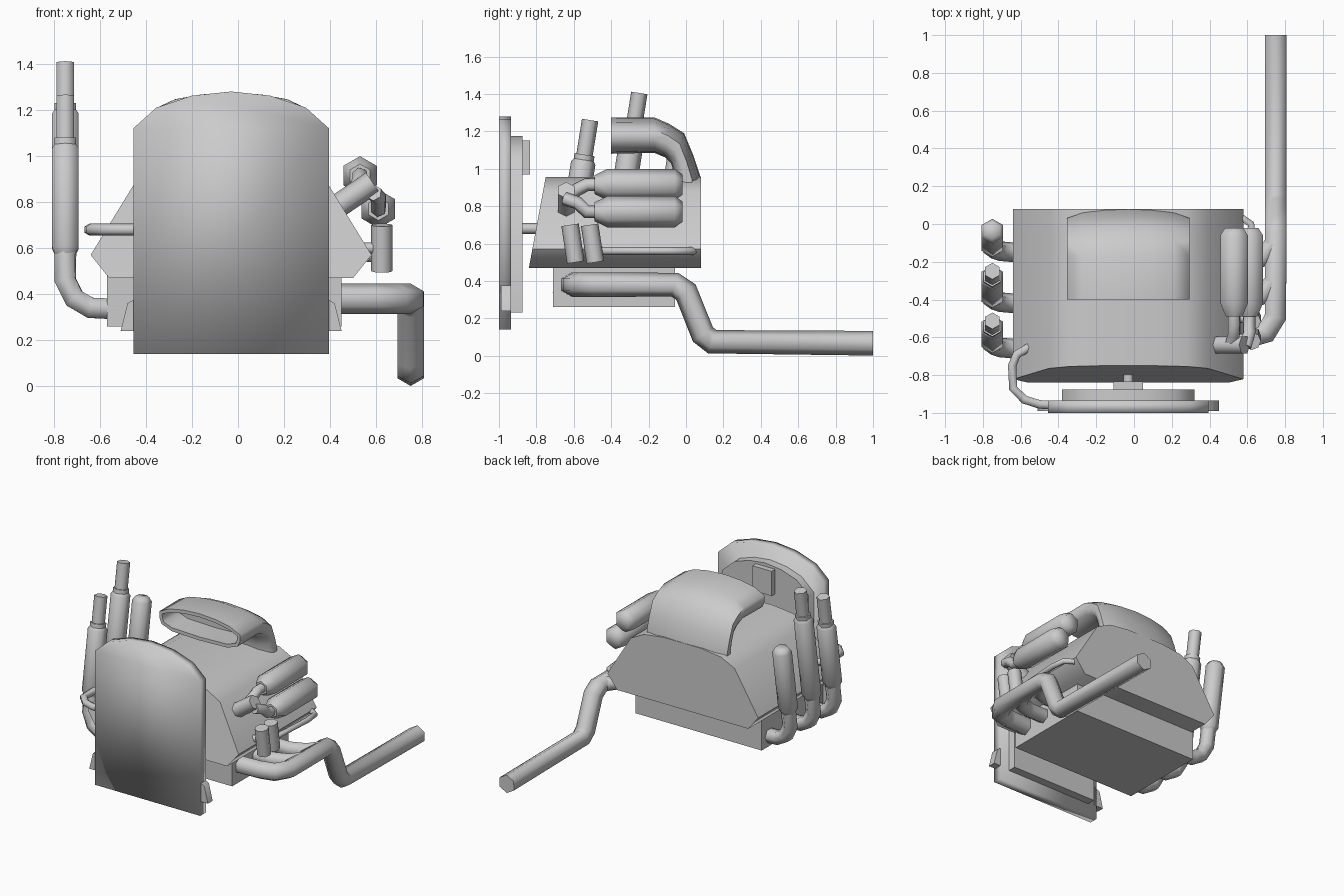
import bpy, bmesh, math
from mathutils import Vector

cube = bpy.data.objects.get("Cube")
if cube:
    bpy.data.objects.remove(cube, do_unlink=True)

GREY = (0.6, 0.6, 0.6, 1)
mat = bpy.data.materials.new("plain grey")
mat.use_nodes = True
mat.diffuse_color = GREY
mat.node_tree.nodes["Principled BSDF"].inputs["Base Color"].default_value = GREY


def finish(name, bm, angle=65):
    bmesh.ops.recalc_face_normals(bm, faces=bm.faces)
    mesh = bpy.data.meshes.new(name)
    bm.to_mesh(mesh)
    bm.free()
    mesh.materials.append(mat)
    ob = bpy.data.objects.new(name, mesh)
    bpy.context.collection.objects.link(ob)
    bpy.ops.object.select_all(action="DESELECT")
    ob.select_set(True)
    bpy.context.view_layer.objects.active = ob
    if angle >= 180:
        bpy.ops.object.shade_smooth()
    else:
        bpy.ops.object.shade_smooth_by_angle(angle=math.radians(angle))
    return ob


def loft(bm, rings):
    """Skin a list of closed point rings; return the first cap."""
    rows = [[bm.verts.new(p) for p in ring] for ring in rings]
    n = len(rows[0])
    for a, b in zip(rows, rows[1:]):
        for i in range(n):
            bm.faces.new((a[i], a[(i + 1) % n], b[(i + 1) % n], b[i]))
    bm.faces.new(rows[-1])
    return bm.faces.new(rows[0])


def slab(name, outline, y0, y1, angle=65):
    """Extrude an x-z outline along y."""
    bm = bmesh.new()
    loft(bm, [[(x, y, z) for x, z in outline] for y in (y0, y1)])
    return finish(name, bm, angle)


def tube(name, path, radii, hint=(0, 0, 1), sides=6):
    """Sweep a polygon along a path with a carried frame."""
    pts = [Vector(p) for p in path]
    if not isinstance(radii, (list, tuple)):
        radii = [radii] * len(pts)
    u, rings = Vector(hint), []
    for i, p in enumerate(pts):
        before = (p - pts[max(i - 1, 0)]).normalized()
        after = (pts[min(i + 1, len(pts) - 1)] - p).normalized()
        t = (before + after).normalized()
        u = (u - t * u.dot(t)).normalized()
        v = t.cross(u)
        rings.append([p + radii[i] * (u * math.cos(a) + v * math.sin(a))
                      for a in (math.tau * k / sides for k in range(sides))])
    bm = bmesh.new()
    loft(bm, rings)
    return finish(name, bm)


CX = -0.03  # centre line of the main body


def mirrored(half):
    """Close a right-hand x-z outline across the centre line."""
    return [(CX + x, z) for x, z in half] + [(CX - x, z) for x, z in reversed(half) if x > 0]


# Front shield, backing plate, rear mount and side fins
slab("front_plate", mirrored([(.425, .14), (.425, 1.12), (.325, 1.21), (.17, 1.262), (0, 1.28)]),
     -1.0, -.935, 180)
slab("backing_plate", mirrored([(.35, .23), (.35, 1.03), (.25, 1.12), (.13, 1.16), (0, 1.175)]),
     -.935, -.875)
slab("plate_mount", mirrored([(.078, .97), (.078, 1.15)]), -.88, -.835)
for side, label in ((1, "left"), (-1, "right")):
    slab("plate_fin_" + label, [(CX + side * x, z) for x, z in
                                ((.40, .24), (.48, .24), (.45, .36), (.40, .39))], -.99, -.935)
tube("plate_strut", [(CX, -.9, .68), (CX, -.78, .68)], .03)

# Main casing with a raked front
section = mirrored([(.53, .47), (.61, .57), (.42, .88), (.31, .935), (.15, .955)])
bm = bmesh.new()
loft(bm, [[(x, -.84 + .185 * (z - .47), z) for x, z in section],
          [(x, .08, z) for x, z in section]])
finish("main_casing", bm, 60)
slab("lower_block", [(-.57, .26), (.45, .26), (.45, .48), (-.57, .48)], -.71, -.06)

# Curved intake scoop with a hollow mouth
top = [(-.4, 1.275), (-.17, 1.275), (-.09, 1.24), (-.01, 1.19), (.04, 1.07), (.08, .95), (.08, .85)]
low = [(-.4, 1.08), (-.17, 1.085), (-.11, 1.06), (-.08, 1.03), (-.065, .98), (-.06, .94), (-.06, .85)]
lip = [(0, 0), (.7, .04), (.95, .2), (1, .4), (1, .65), (.75, .85), (.4, .96), (0, 1)]
lip += [(-a, t) for a, t in reversed(lip[1:-1])]
bm = bmesh.new()
mouth = loft(bm, [[(CX + .325 * a, l[0] + (h[0] - l[0]) * t, l[1] + (h[1] - l[1]) * t)
                   for a, t in lip] for h, l in zip(top, low)])
bmesh.ops.recalc_face_normals(bm, faces=bm.faces)
bmesh.ops.inset_region(bm, faces=[mouth], thickness=.025)
hole = bmesh.ops.extrude_face_region(bm, geom=[mouth])["geom"]
bmesh.ops.translate(bm, vec=(0, .18, 0), verts=[g for g in hole if isinstance(g, bmesh.types.BMVert)])
bmesh.ops.delete(bm, geom=[mouth], context="FACES_ONLY")
finish("intake_scoop", bm)

# Row of leaning exhaust stacks on the right
LEAN = .16
for label, y, thick_top, tip in (("front", -.66, 1.03, 1.26), ("middle", -.42, 1.18, 1.405),
                                 ("back", -.15, 1.04, None)):
    def at(x, z):
        return (x, y + LEAN * (z - .34), z)
    tube("stack_elbow_" + label, [at(-.52, .335), at(-.64, .34), at(-.71, .38), at(-.75, .46), at(-.75, .6)],
         .052, hint=(0, 1, 0))
    tube("stack_body_" + label,
         [at(-.75, .57), at(-.75, .6), at(-.75, thick_top), at(-.75, thick_top + .03)],
         [.05, .066, .066, .045], hint=(0, 1, 0))
    if tip:
        tube("stack_collar_" + label, [at(-.75, thick_top), at(-.75, thick_top + .045)], .054, hint=(0, 1, 0))
        tube("stack_tip_" + label, [at(-.75, thick_top), at(-.75, tip)], .044, hint=(0, 1, 0))

# Thin hose from the plate back to the casing
tube("plate_hose", [(-.4, -.96, .68), (-.5, -.955, .68), (-.58, -.93, .68), (-.64, -.87, .68),
                    (-.645, -.75, .68), (-.62, -.69, .68), (-.55, -.65, .68)], .026)

# Pair of canisters with feed pipes and a shared fitting on the left
for label, x, z in (("upper", .53, .915), ("lower", .61, .77)):
    tube("canister_" + label, [(x, -.49, z), (x, -.42, z), (x, -.06, z), (x, -.02, z)],
         [.05, .084, .084, .055])
    tube("canister_feed_" + label, [(x - .02, -.65, .84), (x, -.58, (z + .845) / 2 + .01),
                                    (x, -.53, z), (x, -.46, z)], .036)
tube("canister_fitting", [(.36, -.64, .73), (.43, -.64, .78), (.585, -.64, .885)], .052)

# Small leaning cylinders and a side rail
for label, y in (("front", -.62), ("back", -.515)):
    tube("small_cylinder_" + label, [(.625, y, .7), (.625, y + .03, .5)], .047, hint=(0, 1, 0), sides=8)
    tube("small_cylinder_link_" + label, [(.45, y + .015, .6), (.625, y + .015, .6)], .025)
tube("side_rail", [(.56, -.47, .56), (.61, -.44, .56), (.63, -.1, .56), (.62, .0, .56), (.56, .04, .56)],
     .021)

# Long tailpipe with branch pipes from the lower block
tube("tailpipe", [(.4, -.61, .38), (.6, -.6, .38), (.7, -.575, .38), (.75, -.49, .38), (.75, -.06, .38),
                  (.75, .0, .34), (.75, .09, .115), (.75, .14, .075), (.75, 1.0, .067)],
     .066)
for label, y in (("front", -.42), ("back", -.22)):
    tube("tailpipe_branch_" + label, [(.4, y, .38), (.58, y, .38), (.68, y + .04, .38), (.74, y + .12, .38)],
         .055)
